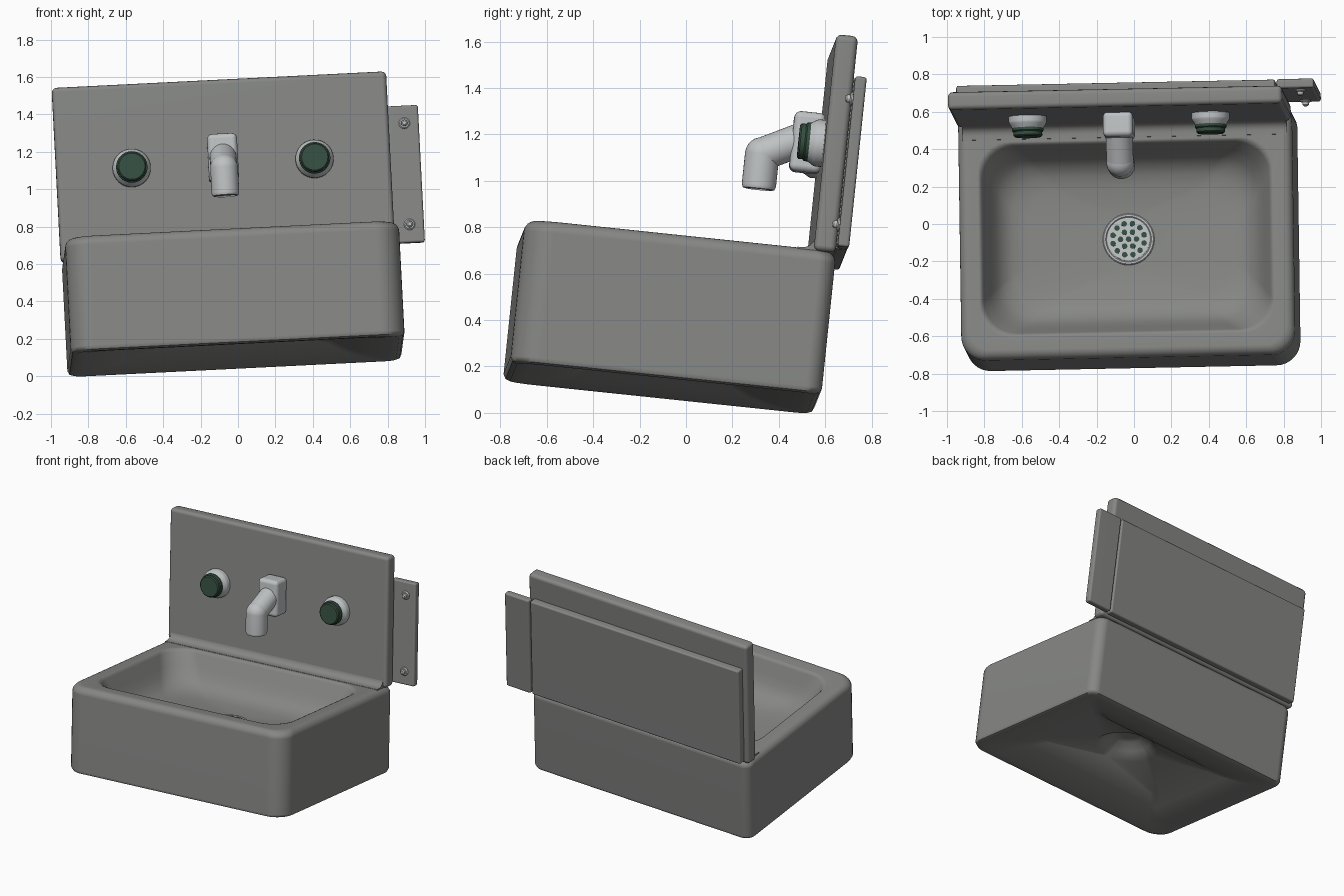
import bpy, bmesh, math
from mathutils import Matrix, Vector

if "Cube" in bpy.data.objects:
    bpy.data.objects.remove(bpy.data.objects["Cube"])

# The whole sink is tilted: local axes expressed in world space
X = Vector((1, .02, .05)).normalized()
Y = Vector((-.015, 1, -.105))
Y = (Y - X * Y.dot(X)).normalized()
Z = X.cross(Y)
TILT = Matrix((X, Y, Z)).transposed().to_4x4()


def mat(name, rgb):
    m = bpy.data.materials.new(name)
    m.diffuse_color = (*rgb, 1)
    m.use_nodes = True
    m.node_tree.nodes["Principled BSDF"].inputs["Base Color"].default_value = m.diffuse_color
    return m


GREY = mat("grey_enamel", (.24, .245, .235))
CHROME = mat("pale_metal", (.52, .54, .55))
GREEN = mat("dark_green", (.037, .078, .052))


def finish(name, bm, material, angle=35):
    bmesh.ops.recalc_face_normals(bm, faces=bm.faces)
    bm.transform(TILT)
    me = bpy.data.meshes.new(name)
    bm.to_mesh(me)
    bm.free()
    me.materials.append(material)
    ob = bpy.data.objects.new(name, me)
    bpy.context.collection.objects.link(ob)
    bpy.ops.object.select_all(action='DESELECT')
    ob.select_set(True)
    bpy.context.view_layer.objects.active = ob
    bpy.ops.object.shade_smooth_by_angle(angle=math.radians(angle))
    wn = ob.modifiers.new("flat_panels", 'WEIGHTED_NORMAL')
    wn.keep_sharp = True
    return ob


def box(name, lo, hi, bevel, material, seg=3):
    bm = bmesh.new()
    bmesh.ops.create_cube(bm, size=1)
    for v in bm.verts:
        v.co = [lo[i] + (v.co[i] + .5) * (hi[i] - lo[i]) for i in range(3)]
    bmesh.ops.bevel(bm, geom=bm.edges[:], offset=bevel, segments=seg,
                    profile=.5, affect='EDGES')
    return finish(name, bm, material)


def loft(bm, rings):
    loops = [[bm.verts.new(p) for p in r] for r in rings]
    n = len(loops[0])
    for a, b in zip(loops, loops[1:]):
        for i in range(n):
            j = (i + 1) % n
            bm.faces.new((a[i], a[j], b[j], b[i]))
    bm.faces.new(loops[0])
    bm.faces.new(loops[-1])


def lathe(name, start, direction, profile, material, n=32):
    """Spin (radius, height) pairs about a direction."""
    q = Vector(direction).to_track_quat('Z', 'Y')
    bm = bmesh.new()
    loft(bm, [[Vector(start) + q @ Vector((r * math.cos(2 * math.pi * i / n),
                                           r * math.sin(2 * math.pi * i / n), h))
               for i in range(n)] for r, h in profile])
    return finish(name, bm, material)


def rect_ring(u0, u1, v0, v1, rf, rb, w, n=8):
    """Rounded rectangle; rf / rb are the front / back corner radii."""
    pts = []
    for cx, cy, r, a0 in ((u1 - rb, v1 - rb, rb, 0), (u0 + rb, v1 - rb, rb, 90),
                          (u0 + rf, v0 + rf, rf, 180), (u1 - rf, v0 + rf, rf, 270)):
        for k in range(n + 1):
            a = math.radians(a0 + 90 * k / n)
            pts.append((cx + r * math.cos(a), cy + r * math.sin(a), w))
    return pts


# Basin: one loft from the hollow underside, up the outside, into the bowl
CU, CV, HU, HV = -.006, -.114, .894, .674


def outer(inset, w):
    rf, rb = max(.13 - inset * .3, .04), max(.07 - inset * .1, .03)
    return rect_ring(CU - HU + inset, CU + HU - inset,
                     CV - HV + inset, CV + HV - inset, rf, rb, w)


def bowl(hu, hv, r, w):
    return rect_ring(-.007 - hu, -.007 + hu, -.145 - hv, -.145 + hv, r, r, w)


rings = [rect_ring(-.007 - s, -.007 + s, -.13 - s, -.13 + s, s * .99, s * .99, w)
         for s, w in ((.05, .35), (.1, .335), (.16, .295), (.22, .245))]
rings += [outer(i, w) for i, w in ((.37, .178), (.28, .138), (.18, .112), (.08, .099),
                                   (.03, .096), (.01, .104), (0, .124))]
for k in range(7):
    a = math.pi / 2 * k / 6
    rings.append(outer(.05 * (1 - math.cos(a)), .667 + .05 * math.sin(a)))
rings += [bowl(*p) for p in ((.79, .525, .17, .717), (.778, .513, .175, .712),
                             (.768, .503, .18, .697), (.735, .47, .19, .62),
                             (.705, .44, .2, .56), (.67, .405, .2, .515),
                             (.62, .355, .2, .484), (.54, .29, .18, .468),
                             (.3, .2, .15, .457), (.125, .125, .124, .45))]
bm = bmesh.new()
loft(bm, rings)
finish("basin", bm, GREY, 40)

# Backsplash, mounting panel and side flange
box("backsplash", (-.905, .462, .71), (.885, .557, 1.648), .025, GREY)
box("back_panel", (-.868, .55, .728), (.84, .608, 1.468), .012, GREY)
box("side_flange", (.848, .56, .73), (1.047, .61, 1.468), .012, GREY)

# Concave fillet where the backsplash meets the rim
prof = [(.48, .70), (.39, .70), (.392, .719)]
for k in range(7):
    a = math.pi / 2 * k / 6
    prof.append((.412 + .051 * math.sin(a), .77 - .05 * math.cos(a)))
prof.append((.48, .77))
bm = bmesh.new()
loft(bm, [[(u, v, w) for v, w in prof] for u in (-.875, .86)])
finish("cove_strip", bm, GREY)

# Flange screws
for i, w in enumerate((1.372, .827)):
    lathe(f"screw_washer_{i}", (.97, .563, w), (0, -1, 0),
          [(.03, 0), (.03, .008), (.024, .014)], CHROME, 20)
    lathe(f"screw_head_{i}", (.97, .553, w), (0, -1, 0),
          [(.017, 0), (.017, .018), (.01, .025)], CHROME, 12)

# Push-button taps
for side, u in (("left", -.501), ("right", .478)):
    lathe(f"{side}_escutcheon", (u, .465, 1.193), (0, -1, 0),
          [(.102, 0), (.102, .03), (.099, .04), (.092, .05), (.086, .062), (.08, .07)], CHROME)
    lathe(f"{side}_button", (u, .41, 1.193), (0, -1, 0),
          [(.084, 0), (.084, .024), (.081, .028), (.077, .03), (.077, .049), (.07, .056)], GREEN)

# Spout: wall block, sloping arm, elbow and downward nozzle
box("spout_block", (-.092, .332, 1.085), (.068, .468, 1.345), .028, CHROME, 4)
ELBOW = Vector((-.012, .211, 1.145))
ARM = Vector((-.012, .44, 1.26))
lathe("spout_arm", ARM, ELBOW - ARM, [(.072, 0), (.072, (ELBOW - ARM).length)], CHROME)
ball = [(.074 * math.cos(a), .074 * math.sin(a))
        for a in (math.pi * (k / 12 - .5) * .98 for k in range(13))]
lathe("spout_elbow", ELBOW, (0, 0, -1), ball, CHROME)
lathe("spout_nozzle", ELBOW, (0, 0, -1),
      [(.074, 0), (.074, .135), (.068, .15), (.055, .153), (.052, .145)], CHROME)

# Drain strainer with concentric holes
DU, DV, DW = -.007, -.13, .45
lathe("drain_ring", (DU, DV, DW - .01), (0, 0, 1),
      [(.138, 0), (.138, .018), (.133, .023), (.123, .023), (.118, .018)], CHROME)
lathe("drain_plate", (DU, DV, DW), (0, 0, 1), [(.115, 0), (.115, .012), (.11, .015)], CHROME)
for count, radius, offset in ((1, 0, 0), (6, .043, 0), (12, .086, .5)):
    for c in range(count):
        a = 2 * math.pi * (c + offset) / count
        lathe("drain_hole", (DU + radius * math.cos(a), DV + radius * math.sin(a), DW + .012),
              (0, 0, 1), [(.015, 0), (.015, .005)], GREEN, 12)
